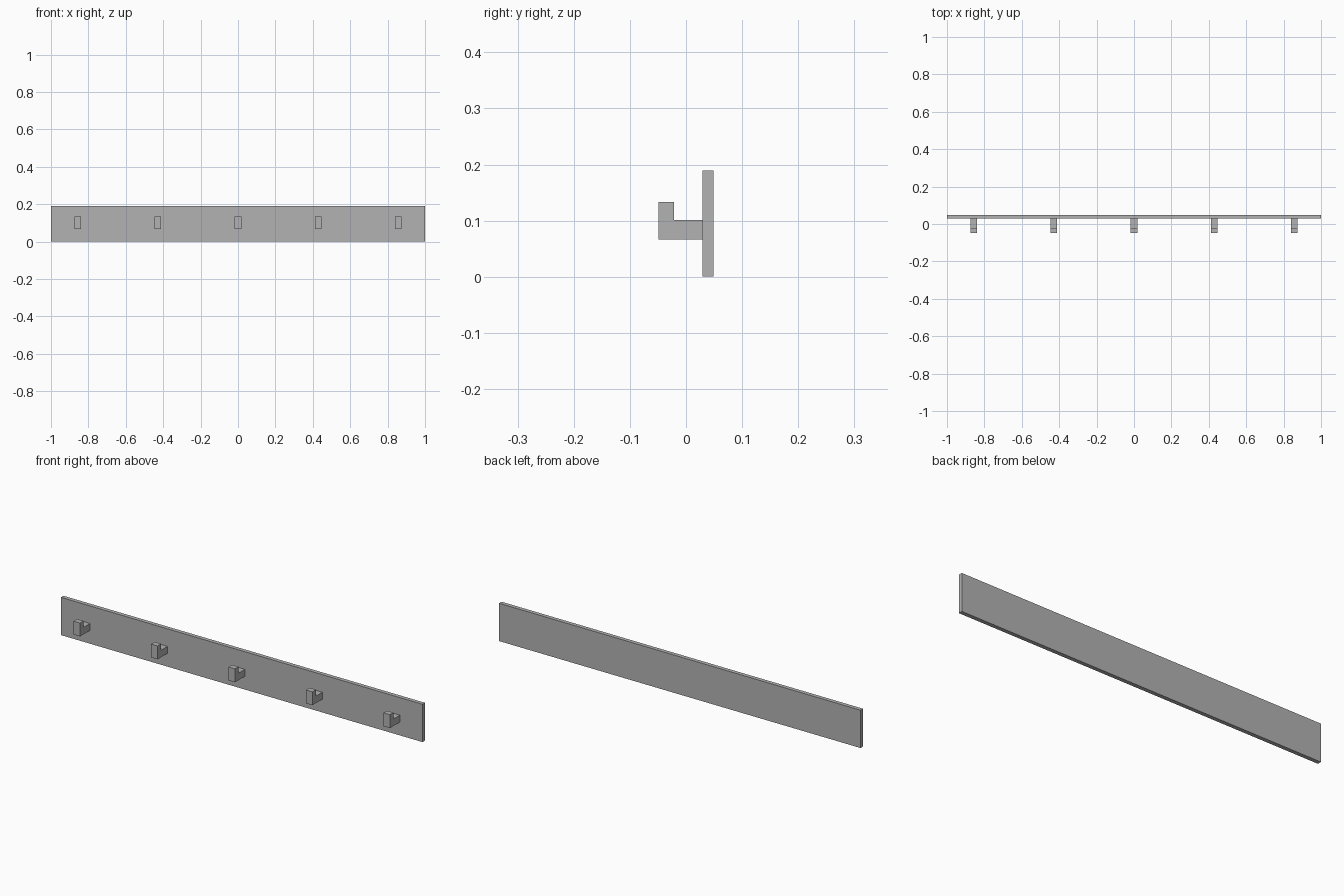
import bpy
import bmesh

cube = bpy.data.objects.get("Cube")
if cube:
    bpy.data.objects.remove(cube, do_unlink=True)

grey = bpy.data.materials.new("plain grey")
grey.use_nodes = True
GREY = (0.45, 0.45, 0.45, 1)
grey.diffuse_color = GREY
grey.node_tree.nodes["Principled BSDF"].inputs["Base Color"].default_value = GREY


def extrude_profile(name, profile, x, width):
    """Extrude a side profile of (y, z) points along x, centred on x."""
    bm = bmesh.new()
    face = bm.faces.new([bm.verts.new((x - width / 2, y, z)) for y, z in profile])
    extruded = bmesh.ops.extrude_face_region(bm, geom=[face])["geom"]
    verts = [v for v in extruded if isinstance(v, bmesh.types.BMVert)]
    bmesh.ops.translate(bm, verts=verts, vec=(width, 0, 0))
    bmesh.ops.recalc_face_normals(bm, faces=bm.faces)
    mesh = bpy.data.meshes.new(name)
    bm.to_mesh(mesh)
    bm.free()
    mesh.materials.append(grey)
    obj = bpy.data.objects.new(name, mesh)
    bpy.context.collection.objects.link(obj)
    return obj


FRONT, PLATE_FRONT, BACK = -0.049, 0.029, 0.049

# Wall board
extrude_profile("back_board", [(PLATE_FRONT, 0), (BACK, 0), (BACK, 0.189), (PLATE_FRONT, 0.189)], 0, 2)

# Five L-shaped pegs, evenly spaced
peg = [(FRONT, 0.066), (PLATE_FRONT, 0.066), (PLATE_FRONT, 0.101),
       (-0.021, 0.101), (-0.021, 0.133), (FRONT, 0.133)]
for i in range(5):
    extrude_profile(f"peg_{i + 1}", peg, (i - 2) * 0.4285, 0.035)
